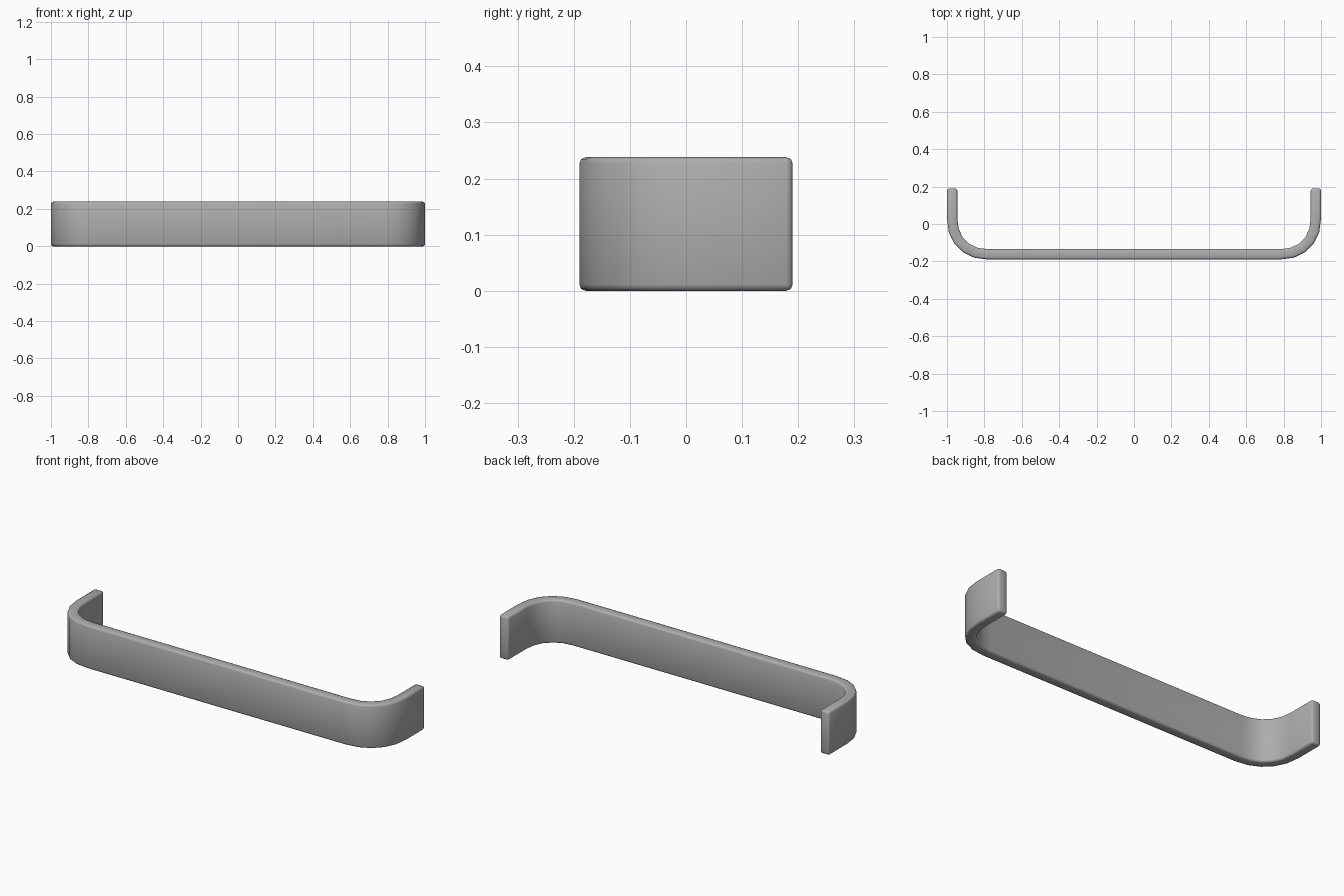
import bpy, bmesh
from math import sin, cos, pi

if "Cube" in bpy.data.objects:
    bpy.data.objects.remove(bpy.data.objects["Cube"])

T, H, Y = 0.055, 0.238, 0.19      # thickness, height, half depth
R, SEG = 0.22, 5                  # outer corner radius and facets
FULL = 0.92                       # slightly fuller than a circular corner


def half_path(inset):
    """Right half of the U outline: arm end, then round corner to the front."""
    cx, cy, r = 1 - R, -Y + R, R - inset
    pts = [(1 - inset, Y)]
    for i in range(SEG + 1):
        a = pi / 2 * i / SEG
        pts.append((cx + r * max(cos(a), 0) ** FULL, cy - r * sin(a) ** FULL))
    return pts


def full_path(inset):
    right = half_path(inset)
    return right + [(-x, y) for x, y in reversed(right)]


# U-shaped bar: strip of quads between outer and inner outline, extruded up
bm = bmesh.new()
outer, inner = [[bm.verts.new((x, y, 0)) for x, y in full_path(d)] for d in (0, T)]
for i in range(len(outer) - 1):
    bm.faces.new((outer[i], outer[i + 1], inner[i + 1], inner[i]))
ext = bmesh.ops.extrude_face_region(bm, geom=bm.faces[:])
top = [v for v in ext["geom"] if isinstance(v, bmesh.types.BMVert)]
bmesh.ops.translate(bm, verts=top, vec=(0, 0, H))
bmesh.ops.recalc_face_normals(bm, faces=bm.faces[:])
mesh = bpy.data.meshes.new("handle_bar")
bm.to_mesh(mesh)
bm.free()
bar = bpy.data.objects.new("handle_bar", mesh)
bpy.context.collection.objects.link(bar)

# Dark grey finish
mat = bpy.data.materials.new("dark_grey")
mat.diffuse_color = (0.42, 0.42, 0.42, 1)
mat.use_nodes = True
mat.node_tree.nodes["Principled BSDF"].inputs["Base Color"].default_value = mat.diffuse_color
mesh.materials.append(mat)

# Softened edges
bev = bar.modifiers.new("soft_edges", "BEVEL")
bev.width = 0.011
bev.segments = 2
bev.limit_method = 'ANGLE'
bev.angle_limit = 0.9

bpy.context.view_layer.objects.active = bar
bar.select_set(True)
bpy.ops.object.modifier_apply(modifier=bev.name)
bpy.ops.object.shade_smooth_by_angle(angle=0.9)
